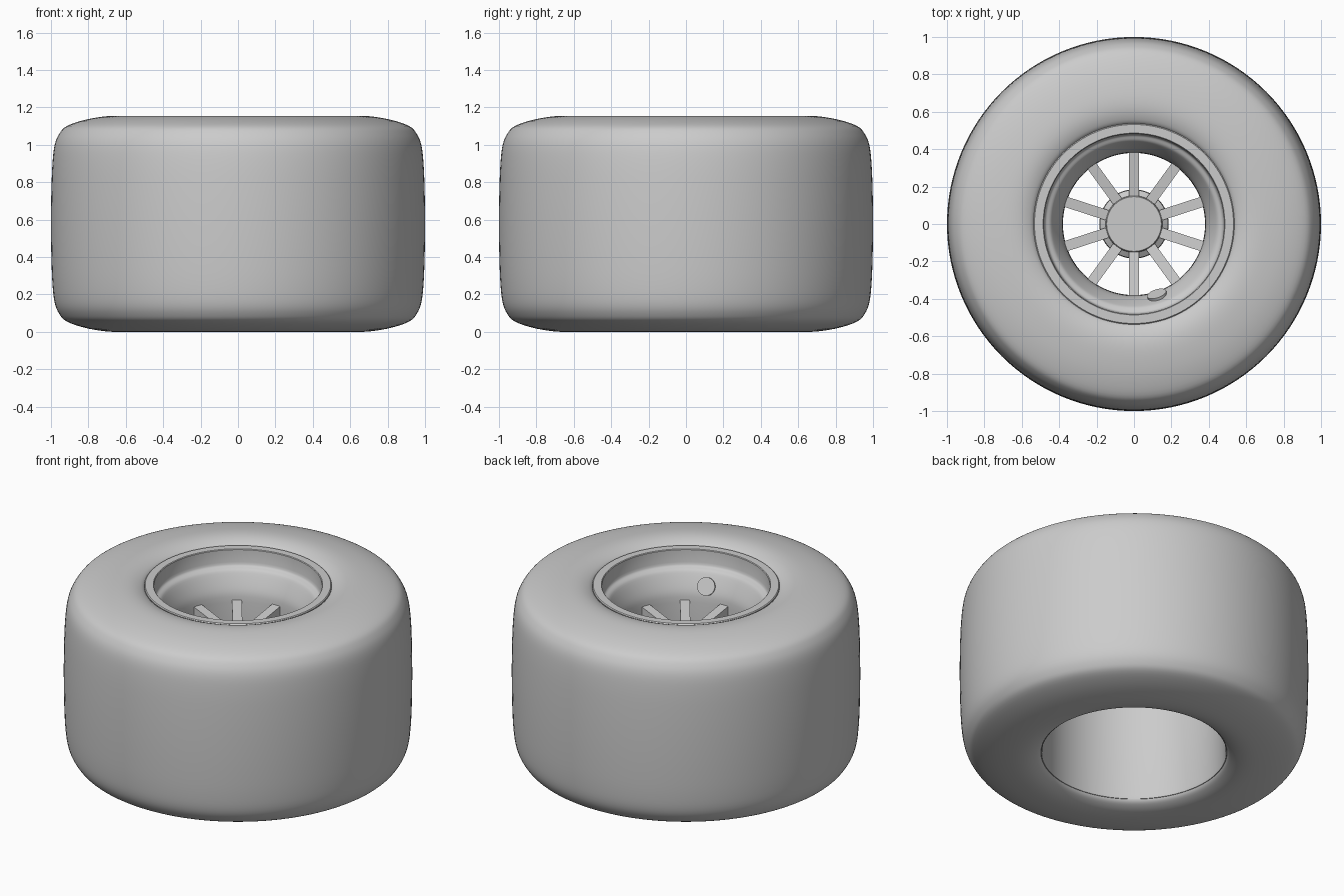
import bpy, bmesh
from math import pi, radians, cos, sin
from mathutils import Vector, Matrix

cube = bpy.data.objects.get("Cube")
if cube:
    bpy.data.objects.remove(cube, do_unlink=True)

HEIGHT = 1.155
SEGMENTS = 128


def finish(bm, name, angle=35):
    bmesh.ops.recalc_face_normals(bm, faces=bm.faces)
    mesh = bpy.data.meshes.new(name)
    bm.to_mesh(mesh)
    bm.free()
    obj = bpy.data.objects.new(name, mesh)
    bpy.context.collection.objects.link(obj)
    bpy.ops.object.select_all(action='DESELECT')
    obj.select_set(True)
    bpy.context.view_layer.objects.active = obj
    bpy.ops.object.shade_smooth_by_angle(angle=radians(angle))
    return obj


def smooth_path(points, steps=4):
    """Catmull-Rom curve through (radius, z) points."""
    p = [Vector(q) for q in points]
    p = [p[0] * 2 - p[1]] + p + [p[-1] * 2 - p[-2]]
    path = []
    for a, b, c, d in zip(p, p[1:], p[2:], p[3:]):
        for i in range(steps):
            t = i / steps
            path.append(b + (c - a) * t / 2 + (a * 2 - b * 5 + c * 4 - d) * t * t / 2
                        + (b * 3 - a - c * 3 + d) * t ** 3 / 2)
    return path + [p[-2]]


def lathe(name, profile, closed=False, angle=35):
    """Spin a (radius, z) profile around the z axis."""
    bm = bmesh.new()
    verts = [bm.verts.new((r, 0, z)) for r, z in profile]
    pairs = list(zip(verts, verts[1:]))
    if closed:
        pairs.append((verts[-1], verts[0]))
    edges = [bm.edges.new(pair) for pair in pairs]
    bmesh.ops.spin(bm, geom=verts + edges, cent=(0, 0, 0), axis=(0, 0, 1),
                   angle=2 * pi, steps=SEGMENTS)
    bmesh.ops.remove_doubles(bm, verts=bm.verts, dist=1e-5)
    return finish(bm, name, angle)


# Tyre: upper half profile mirrored about the middle height
upper = [(1.0, HEIGHT / 2), (0.998, 0.75), (0.992, 0.9), (0.98, 1.0),
         (0.955, 1.06), (0.915, 1.1), (0.82, 1.133), (0.71, 1.152),
         (0.63, 1.154), (0.57, 1.14), (0.535, 1.115), (0.525, 1.06)]
lower = [(r, HEIGHT - z) for r, z in reversed(upper[1:])]
lathe("tyre", smooth_path(lower + upper), angle=50)

# Rim: flat lip, stepped dish on top, deep open barrel below
step = smooth_path([(0.48, 1.05), (0.473, 1.03), (0.452, 1.018), (0.437, 1.0),
                    (0.405, 0.937), (0.388, 0.89), (0.382, 0.84)], 3)
barrel = [(0.38, 0.72), (0.395, 0.715), (0.48, 0.7), (0.515, 0.66),
          (0.522, 0.55), (0.525, 0.06), (0.53, 0.042), (0.545, 0.042),
          (0.545, 0.07), (0.532, 0.09), (0.532, 1.08), (0.537, 1.1),
          (0.537, 1.125), (0.532, 1.13), (0.486, 1.13), (0.482, 1.126)]
lathe("rim", [tuple(p) for p in step] + barrel, closed=True)

# Hub with a chamfered cap
lathe("hub", [(0, 0.83), (0.146, 0.83), (0.15, 0.826), (0.152, 0.81),
              (0.182, 0.79), (0.185, 0.72), (0.15, 0.7), (0, 0.7)])

# Ten spokes sloping gently down to the hub
bm = bmesh.new()
for i in range(10):
    turn = Matrix.Rotation(pi / 2 + i * pi / 5, 4, 'Z')
    made = bmesh.ops.create_cube(bm, size=1)["verts"]
    for v in made:
        outer, top = v.co.x > 0, v.co.z > 0
        v.co.x = 0.395 if outer else 0.15
        v.co.y *= 0.056
        v.co.z = (0.855 if outer else 0.82) if top else 0.74
    bmesh.ops.transform(bm, matrix=turn, verts=made)
finish(bm, "spokes")

# Valve disc on the sloping dish wall
a = radians(-72)
normal = Vector((-cos(a) * 0.9, -sin(a) * 0.9, 0.42)).normalized()
bm = bmesh.new()
place = Matrix.Translation((0.405 * cos(a), 0.405 * sin(a), 0.937))
bmesh.ops.create_cone(bm, cap_ends=True, segments=32, radius1=0.053, radius2=0.053,
                      depth=0.03,
                      matrix=place @ normal.to_track_quat('Z', 'Y').to_matrix().to_4x4())
finish(bm, "valve_disc")
